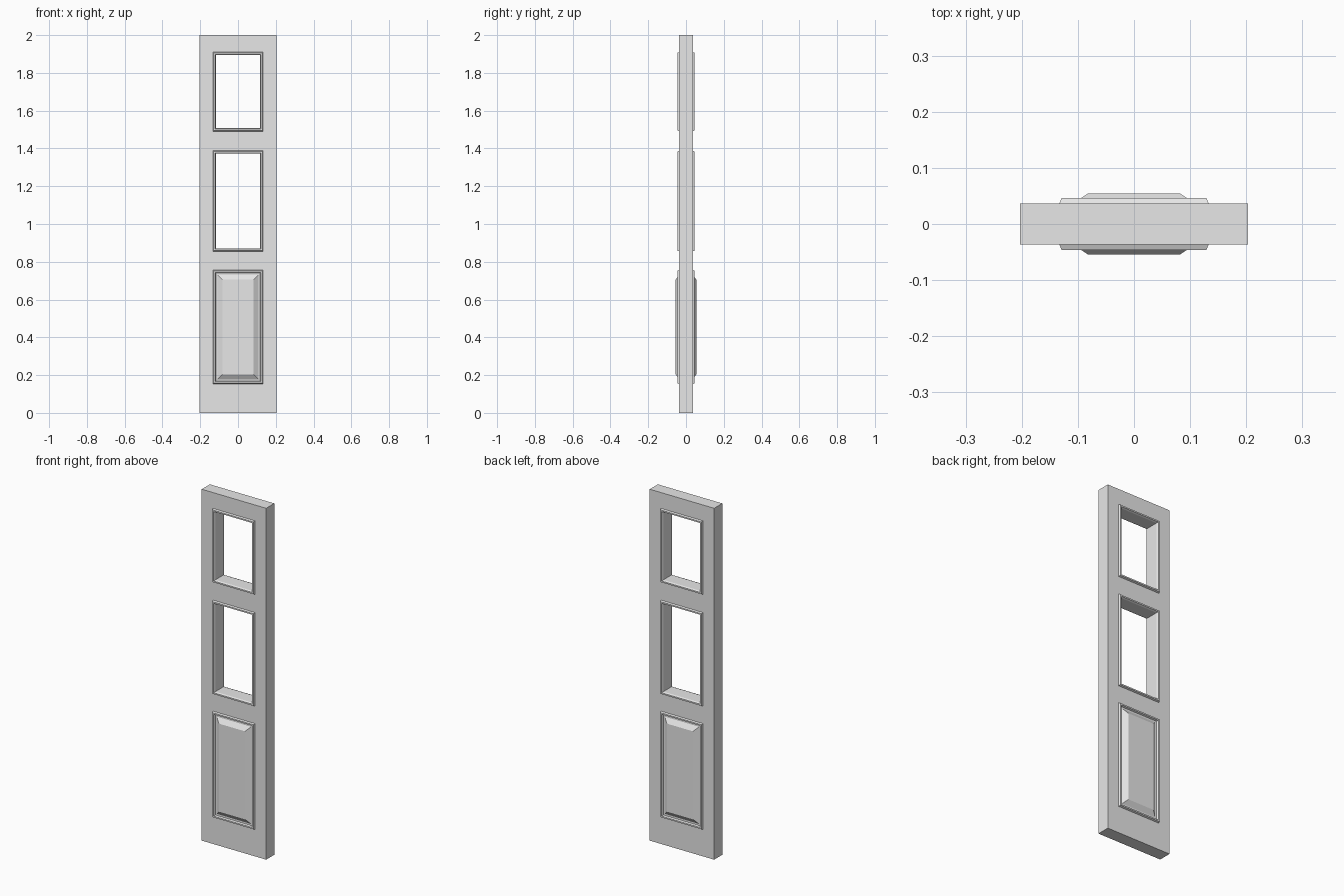
import bpy
import bmesh

cube = bpy.data.objects.get("Cube")
if cube:
    bpy.data.objects.remove(cube, do_unlink=True)

# One plain paint colour
paint = bpy.data.materials.new("light_grey_paint")
paint.use_nodes = True
paint.diffuse_color = (0.8, 0.8, 0.8, 1)
paint.node_tree.nodes["Principled BSDF"].inputs["Base Color"].default_value = (0.8, 0.8, 0.8, 1)

HALF_W, HEIGHT, HALF_T = 0.203, 2.0, 0.0365
FRAME_HALF_W = 0.133
FRAME_LIP = 0.016
# Outer bottom and top of each moulding frame
LOWER, MIDDLE, UPPER = (0.153, 0.756), (0.855, 1.388), (1.491, 1.91)


def finish(name, bm):
    mesh = bpy.data.meshes.new(name)
    bm.to_mesh(mesh)
    bm.free()
    mesh.materials.append(paint)
    obj = bpy.data.objects.new(name, mesh)
    bpy.context.collection.objects.link(obj)
    return obj


def stepped_rings(name, span, profile, side, cap=False):
    """Nested rectangles, each given as (inset, depth), joined by mitred faces."""
    bm = bmesh.new()
    rings = []
    for inset, depth in profile:
        x, low, high = FRAME_HALF_W - inset, span[0] + inset, span[1] - inset
        corners = [(-x, low), (x, low), (x, high), (-x, high)]
        if side > 0:
            corners.reverse()
        rings.append([bm.verts.new((cx, side * depth, cz)) for cx, cz in corners])
    for outer, inner in zip(rings, rings[1:]):
        for i in range(4):
            j = (i + 1) % 4
            bm.faces.new((outer[i], outer[j], inner[j], inner[i]))
    if cap:
        bm.faces.new(rings[-1])
    return finish(name, bm)


# Door slab with two openings
bm = bmesh.new()
open_x = FRAME_HALF_W - FRAME_LIP
openings = [(low + FRAME_LIP, high - FRAME_LIP) for low, high in (MIDDLE, UPPER)]
xs = [-HALF_W, -open_x, open_x, HALF_W]
zs = [0, *openings[0], *openings[1], HEIGHT]
grid = [[bm.verts.new((x, -HALF_T, z)) for x in xs] for z in zs]
for row in range(len(zs) - 1):
    for col in range(len(xs) - 1):
        if col == 1 and row % 2 == 1:
            continue
        bm.faces.new((grid[row][col], grid[row][col + 1],
                      grid[row + 1][col + 1], grid[row + 1][col]))
extruded = bmesh.ops.extrude_face_region(bm, geom=bm.faces[:], use_keep_orig=True)
back = [v for v in extruded["geom"] if isinstance(v, bmesh.types.BMVert)]
bmesh.ops.translate(bm, verts=back, vec=(0, 2 * HALF_T, 0))
bmesh.ops.recalc_face_normals(bm, faces=bm.faces[:])
finish("door_slab", bm)

# Mouldings and raised panel on both faces
moulding = [(0, HALF_T), (0.004, 0.046), (0.012, 0.046), (FRAME_LIP, HALF_T)]
raised_field = [(0.025, HALF_T), (0.051, 0.0545)]
for face, side in (("front", -1), ("back", 1)):
    for level, span in (("lower", LOWER), ("middle", MIDDLE), ("upper", UPPER)):
        stepped_rings(f"{face}_{level}_moulding", span, moulding, side)
    stepped_rings(f"{face}_raised_panel", LOWER, raised_field, side, cap=True)
